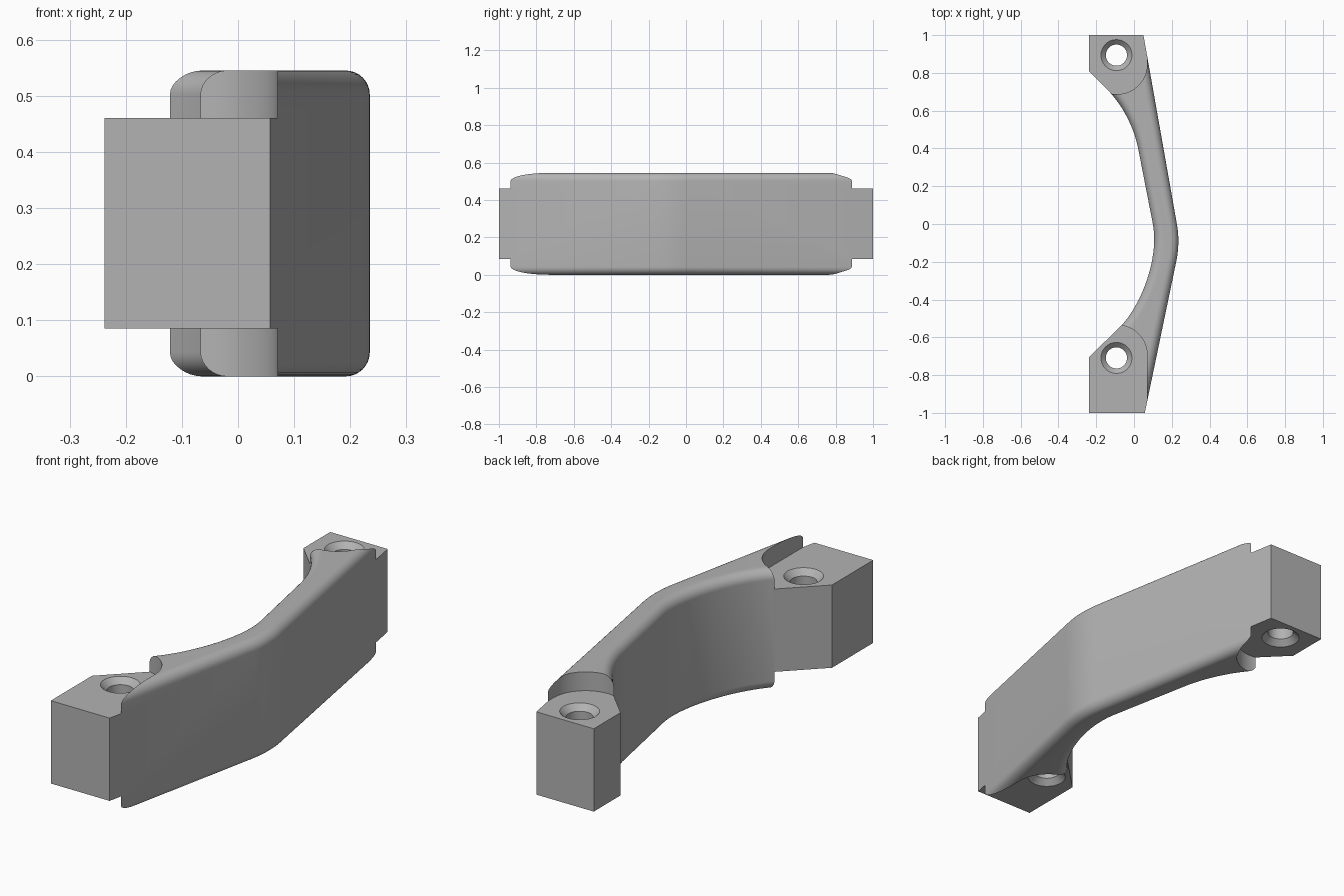
import bpy, bmesh, math
from mathutils import Vector
from mathutils.geometry import interpolate_bezier

HEIGHT = 0.545
TAB_LOW, TAB_HIGH = 0.085, 0.46

default = bpy.data.objects.get("Cube")
if default:
    bpy.data.objects.remove(default, do_unlink=True)

grey = bpy.data.materials.new("satin_grey")
grey.use_nodes = True
colour = (0.45, 0.45, 0.45, 1)
grey.diffuse_color = colour
grey.node_tree.nodes["Principled BSDF"].inputs["Base Color"].default_value = colour


def curve(a, b, c, d, steps):
    return [tuple(p) for p in interpolate_bezier(Vector(a), Vector(b), Vector(c), Vector(d), steps)]


def make_object(name, bm):
    bmesh.ops.recalc_face_normals(bm, faces=bm.faces)
    mesh = bpy.data.meshes.new(name)
    bm.to_mesh(mesh)
    bm.free()
    obj = bpy.data.objects.new(name, mesh)
    mesh.materials.append(grey)
    bpy.context.collection.objects.link(obj)
    return obj


def prism(outline, low, high):
    bm = bmesh.new()
    base = bm.faces.new([bm.verts.new((x, y, low)) for x, y in outline])
    top = bmesh.ops.extrude_face_region(bm, geom=[base])["geom"]
    bmesh.ops.translate(bm, verts=[v for v in top if isinstance(v, bmesh.types.BMVert)],
                        vec=(0, 0, high - low))
    return bm


def lathe(profile, x, y, sides=48):
    # Closed solid of revolution from (radius, height) pairs
    bm = bmesh.new()
    rings = [[bm.verts.new((x + r * math.cos(math.tau * i / sides),
                            y + r * math.sin(math.tau * i / sides), z))
              for i in range(sides)] for r, z in profile]
    for a, b in zip(rings, rings[1:]):
        for i in range(sides):
            j = (i + 1) % sides
            bm.faces.new((a[i], a[j], b[j], b[i]))
    bm.faces.new(rings[0])
    bm.faces.new(rings[-1])
    return bm


# Bowed guard: outer bend, then the two-stage inner curve
outer = curve((0.227, 0.0), (0.239, -0.067), (0.237, -0.133), (0.2234, -0.2), 14)
inner_front = curve((-0.07, -0.54), (0.03, -0.44), (0.135, -0.19), (0.1, 0.0), 24)
inner_back = curve((0.022, 0.40), (0.0, 0.51), (-0.06, 0.63), (-0.14, 0.71), 18)
outline = ([(0.05, 1)] + [p[:2] for p in outer] + [(0.057, -1), (-0.238, -1), (-0.238, -0.705)]
           + [p[:2] for p in inner_front] + [p[:2] for p in inner_back]
           + [(-0.238, 0.808), (-0.238, 1)])
bm = prism([(x, y) for x, y in outline], 0, HEIGHT)
rims = [e for e in bm.edges if abs(e.verts[0].co.z - e.verts[1].co.z) < 0.001]
bmesh.ops.bevel(bm, geom=rims, offset=0.043, offset_type='OFFSET', segments=8,
                profile=0.5, affect='EDGES', clamp_overlap=False)
guard = make_object("guard", bm)

# Round-ended pockets lower the mounting tabs on both faces
cutters = []
for side, mid_y in ((1, 0.847), (-1, -0.695)):
    cx, r = -0.09, 0.16
    slot = [(cx + r * math.cos(math.pi * i / 32), mid_y - side * r * math.sin(math.pi * i / 32))
            for i in range(33)]
    slot += [(-0.3, mid_y), (-0.3, side * 1.1), (cx + r, side * 1.1)]
    for low, high in ((-0.1, TAB_LOW), (TAB_HIGH, HEIGHT + 0.1)):
        cutters.append(make_object("pocket_cutter", prism(slot, low, high)))

# Screw holes countersunk from both faces
for y in (0.894, -0.709):
    wide, narrow, sink = 0.082, 0.056, 0.026
    profile = [(wide, TAB_LOW - 0.04), (wide, TAB_LOW), (narrow, TAB_LOW + sink),
               (narrow, TAB_HIGH - sink), (wide, TAB_HIGH), (wide, TAB_HIGH + 0.04)]
    cutters.append(make_object("screw_hole_cutter", lathe(profile, -0.093, y)))

bpy.context.view_layer.objects.active = guard
guard.select_set(True)
for cutter in cutters:
    cutter.hide_render = True
    cut = guard.modifiers.new("cut", 'BOOLEAN')
    cut.operation = 'DIFFERENCE'
    cut.solver = 'EXACT'
    cut.object = cutter
    bpy.ops.object.modifier_apply(modifier=cut.name)
    bpy.data.objects.remove(cutter, do_unlink=True)

bpy.ops.object.shade_smooth_by_angle(angle=math.radians(30))
